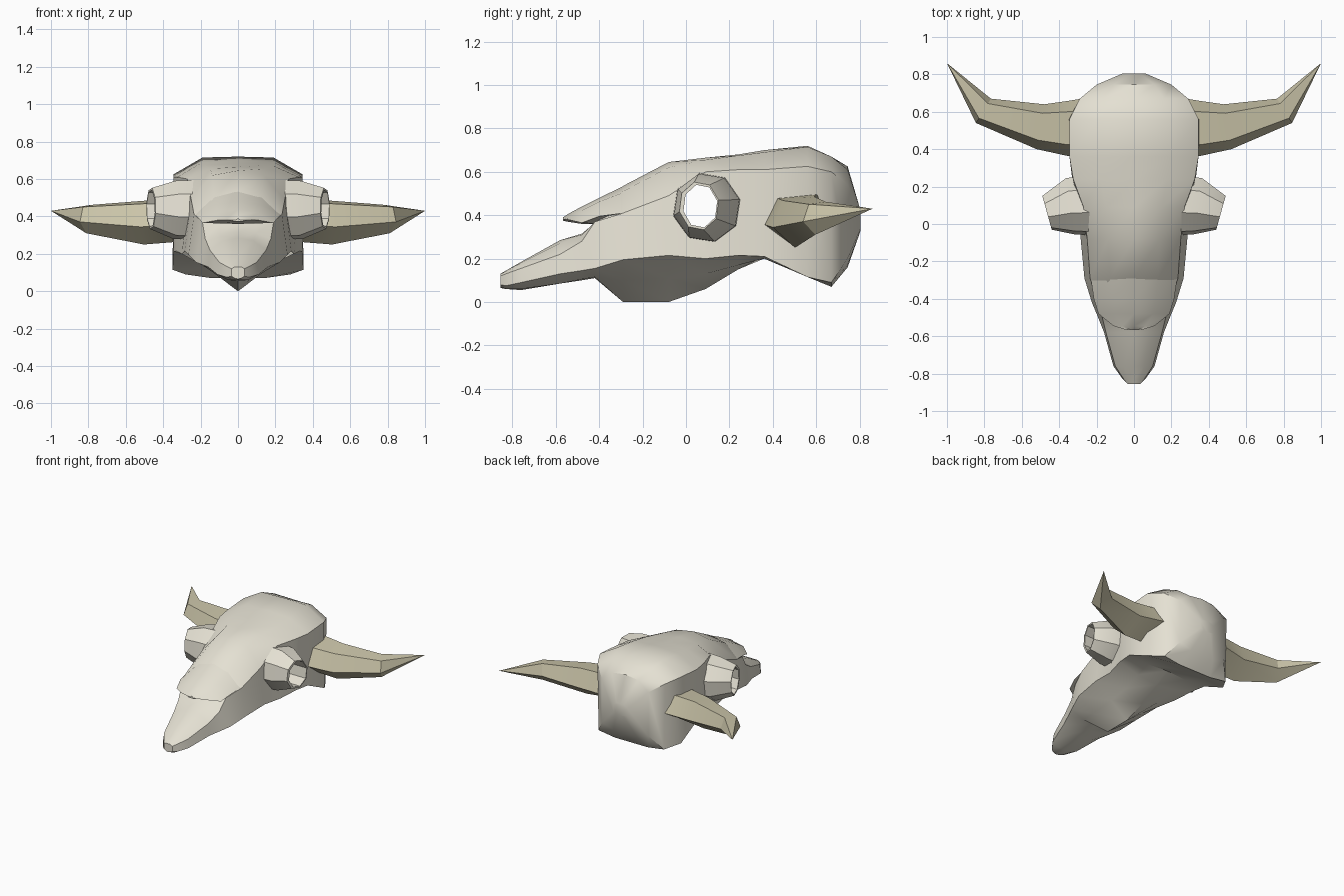
import bpy, bmesh, math

if "Cube" in bpy.data.objects:
    bpy.data.objects.remove(bpy.data.objects["Cube"])

def material(name, rgb):
    m = bpy.data.materials.new(name)
    m.diffuse_color = (*rgb, 1)
    m.use_nodes = True
    m.node_tree.nodes["Principled BSDF"].inputs["Base Color"].default_value = m.diffuse_color
    return m

BONE = material("bone", (0.78, 0.75, 0.65))
HORN = material("horn", (0.60, 0.56, 0.40))

def loft(name, rings, mat, tip=None):
    """Bridge closed rings of points, cap the ends (or run to a tip point)."""
    bm = bmesh.new()
    loops = [[bm.verts.new(p) for p in r] for r in rings]
    n = len(loops[0])
    for a, b in zip(loops, loops[1:]):
        for i in range(n):
            j = (i + 1) % n
            bm.faces.new((a[i], a[j], b[j], b[i]))
    bm.faces.new(loops[0])
    if tip:
        t = bm.verts.new(tip)
        for i in range(n):
            bm.faces.new((loops[-1][i], loops[-1][(i + 1) % n], t))
    else:
        bm.faces.new(loops[-1])
    bmesh.ops.recalc_face_normals(bm, faces=bm.faces)
    me = bpy.data.meshes.new(name)
    bm.to_mesh(me)
    bm.free()
    ob = bpy.data.objects.new(name, me)
    bpy.context.collection.objects.link(ob)
    if mat:
        me.materials.append(mat)
    return ob

def activate(ob):
    bpy.ops.object.select_all(action='DESELECT')
    ob.select_set(True)
    bpy.context.view_layer.objects.active = ob

def smooth(ob, deg):
    activate(ob)
    bpy.ops.object.shade_smooth_by_angle(angle=math.radians(deg))

def symmetric(y, half):
    """Closed ring at y from a half profile whose first and last points lie on x = 0."""
    return [(x, y, z) for x, z in half] + [(-x, y, z) for x, z in half[-2:0:-1]]

# Skull: y, top z, shoulder z, crease x z, jaw edge x z, palate z, keel z
sections = [
    (-.855, .13, .13, .035, .12, .035, .08, .07, .065),
    (-.83, .145, .14, .055, .13, .06, .075, .06, .06),
    (-.76, .185, .18, .10, .155, .11, .09, .06, .055),
    (-.58, .285, .27, .15, .22, .16, .13, .085, .085),
    (-.48, .315, .31, .175, .28, .20, .145, .105, .10),
    (-.42, .365, .36, .19, .37, .225, .155, .115, .11),
    (-.29, .535, .51, .235, .41, .265, .195, .10, .0),
    (-.08, .645, .62, .25, .49, .285, .215, .11, .0),
    (.09, .665, .655, .27, .60, .30, .20, .13, .06),
    (.24, .68, .675, .325, .61, .33, .215, .17, .15),
    (.36, .70, .69, .345, .61, .345, .21, .20, .21),
    (.56, .72, .715, .345, .625, .35, .115, .12, .12),
    (.67, .665, .67, .29, .60, .28, .09, .07, .07),
    (.745, .625, .61, .20, .54, .20, .20, .17, .16),
    (.805, .42, .42, .06, .40, .06, .34, .33, .33),
]
skull = loft("skull", [symmetric(y, [(0, t), (cx * .55, s), (cx, cz), (jx, jz), (jx * .5, p), (0, k)])
                       for y, t, s, cx, cz, jx, jz, p, k in sections], BONE)

# Nasal bone overhanging the snout: y, top z, half width, edge z, underside z
nasal_sections = [
    (-.567, .39, .04, .38, .375),
    (-.545, .405, .11, .38, .37),
    (-.48, .44, .19, .365, .36),
    (-.40, .48, .215, .395, .36),
    (-.27, .543, .234, .412, .40),
]
nasal = loft("nasal_bone", [symmetric(y, [(0, t), (w * .55, t - .018 - .1 * max(0, y + .4)), (w, e), (0, b)])
                            for y, t, w, e, b in nasal_sections], BONE)

def octagon(x, y, z, ry, rz, tilt=0.0, side=1):
    pts = []
    for i in range(8):
        a = math.tau * (i + .3) / 8
        dy = ry * math.cos(a)
        pts.append((side * (x + tilt * dy), y + dy, z + rz * math.sin(a)))
    return pts

# Eye sockets and the open passage through them
sockets = []
for label, s in (("right", 1), ("left", -1)):
    sockets.append(loft("eye_socket_" + label, [
        octagon(.22, .10, .435, .165, .165, 0, s),
        octagon(.34, .095, .435, .155, .16, .15, s),
        octagon(.465, .06, .443, .093, .113, .28, s)], BONE))
cutter = loft("socket_cutter", [octagon(x, .066, .442, .08, .101) for x in (-.7, .7)], None)
cutter.hide_render = True
for ob in [skull] + sockets:
    mod = ob.modifiers.new("eye_hole", 'BOOLEAN')
    mod.operation = 'DIFFERENCE'
    mod.solver = 'EXACT'
    mod.object = cutter
    activate(ob)
    bpy.ops.object.modifier_apply(modifier=mod.name)
bpy.data.objects.remove(cutter)

# Horns: front x y, back x y, bottom z, top z
shape = [(-1, -.2), (-.6, .85), (.6, 1), (1, -.1), (-.15, -1)]
horn_rings = [
    (.28, .36, .28, .67, .27, .495),
    (.36, .365, .34, .66, .262, .495),
    (.52, .40, .48, .64, .25, .485),
    (.845, .54, .765, .67, .31, .462),
]
for label, s in (("right", 1), ("left", -1)):
    rings = []
    for fx, fy, bx, by, lo, hi in horn_rings:
        rings.append([(s * ((fx + bx) / 2 + u * (bx - fx) / 2),
                       (fy + by) / 2 + u * (by - fy) / 2,
                       (lo + hi) / 2 + v * (hi - lo) / 2) for u, v in shape])
    smooth(loft("horn_" + label, rings, HORN, (s, .86, .43)), 25)

for ob in [skull, nasal] + sockets:
    smooth(ob, 35)
